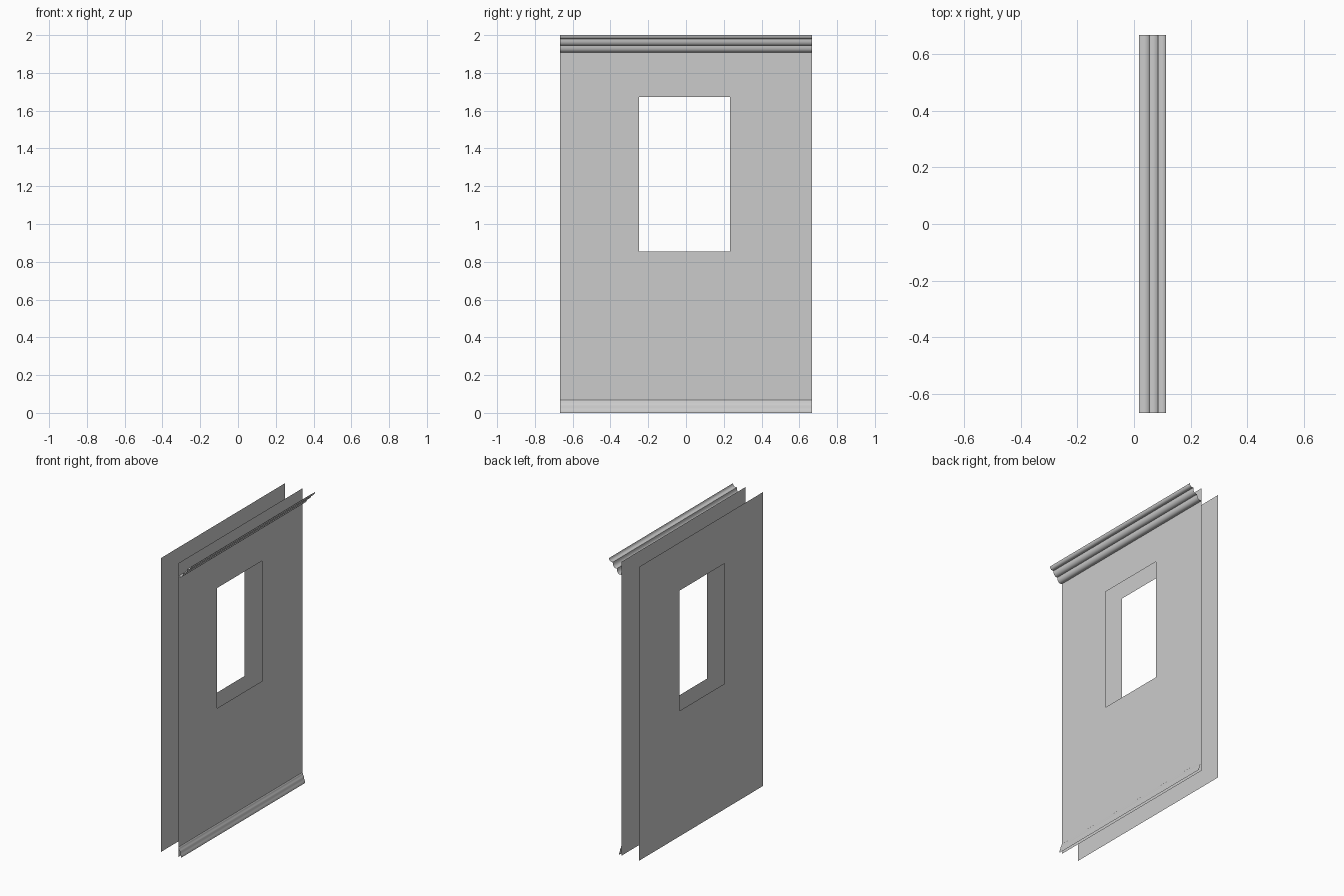
import bpy
import bmesh
from math import radians

if "Cube" in bpy.data.objects:
    bpy.data.objects.remove(bpy.data.objects["Cube"])

HALF_W = 0.667          # wall half length along y
FRONT_X, BACK_X = 0.018, -0.113


def finish(name, bm):
    mesh = bpy.data.meshes.new(name)
    bm.to_mesh(mesh)
    bm.free()
    obj = bpy.data.objects.new(name, mesh)
    bpy.context.collection.objects.link(obj)
    return obj


def wall_skin(name, x, facing):
    """Single-sided sheet: a 3 x 3 grid with the middle cell left open."""
    ys = (-HALF_W, -0.25, 0.233, HALF_W)
    zs = (0.0, 0.854, 1.672, 2.0)
    bm = bmesh.new()
    grid = [[bm.verts.new((x, y, z)) for z in zs] for y in ys]
    for i in range(3):
        for j in range(3):
            if (i, j) == (1, 1):
                continue
            bm.faces.new((grid[i][j], grid[i + 1][j],
                          grid[i + 1][j + 1], grid[i][j + 1]))
    bmesh.ops.dissolve_limit(bm, angle_limit=0.01, verts=bm.verts[:], edges=bm.edges[:])
    if facing < 0:
        bmesh.ops.reverse_faces(bm, faces=bm.faces[:])
    return finish(name, bm)


def moulding(name, profile):
    """Open (x, z) profile, listed bottom to top, swept along the wall."""
    bm = bmesh.new()
    rows = [[bm.verts.new((x, y, z)) for x, z in profile] for y in (-HALF_W, HALF_W)]
    for i in range(len(profile) - 1):
        bm.faces.new((rows[0][i], rows[1][i], rows[1][i + 1], rows[0][i + 1]))
    obj = finish(name, bm)
    bpy.ops.object.select_all(action='DESELECT')
    obj.select_set(True)
    bpy.context.view_layer.objects.active = obj
    bpy.ops.object.shade_smooth_by_angle(angle=radians(40))
    return obj


# Inner and outer wall sheets with matching window openings
wall_skin("front_wall_sheet", FRONT_X, 1)
wall_skin("back_wall_sheet", BACK_X, -1)

# Crown moulding: three stepped rounds leaning outward
moulding("crown_moulding", [
    (0.018, 1.911), (0.032, 1.909), (0.043, 1.913), (0.050, 1.922), (0.053, 1.933), (0.054, 1.944),
    (0.066, 1.944), (0.075, 1.949), (0.081, 1.957), (0.084, 1.967), (0.085, 1.979),
    (0.098, 1.979), (0.106, 1.982), (0.111, 1.990), (0.113, 2.0)])

# Baseboard moulding: small stepped profile widening to the floor
moulding("baseboard", [
    (0.038, 0.0), (0.038, 0.010), (0.034, 0.018), (0.031, 0.028), (0.030, 0.038),
    (0.028, 0.044), (0.024, 0.050), (0.022, 0.058), (0.021, 0.064), (0.018, 0.067)])
